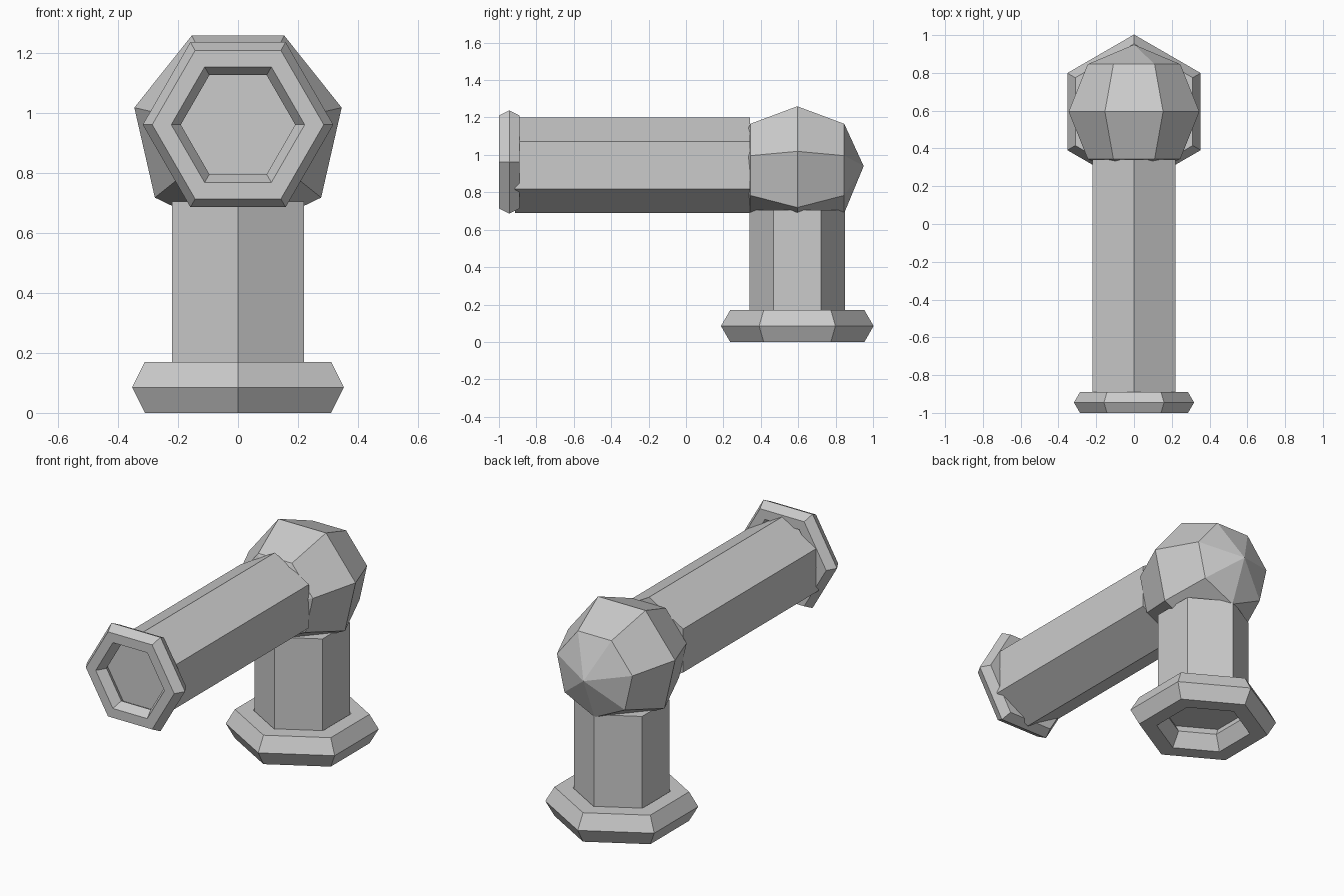
import bpy, bmesh
from math import sin, cos, pi, radians

if "Cube" in bpy.data.objects:
    bpy.data.objects.remove(bpy.data.objects["Cube"])


def revolve(name, profile, sides, start, centre, axis='Z', ring=False):
    """Sweep (radius, height) points around a vertical or front-back axis."""
    bm = bmesh.new()
    rows = []
    for i in range(sides):
        a = start + 2 * pi * i / sides
        row = []
        for r, h in profile:
            u, v = r * cos(a), r * sin(a)
            row.append(bm.verts.new((u, v, h) if axis == 'Z' else (u, h, v)))
        rows.append(row)
    n = len(profile)
    for i in range(sides):
        p, q = rows[i], rows[(i + 1) % sides]
        for j in range(n if ring else n - 1):
            k = (j + 1) % n
            bm.faces.new((p[j], q[j], q[k], p[k]))
    if not ring and profile[0][0] > 0:
        for j in (0, n - 1):
            bm.faces.new([row[j] for row in rows])
    bmesh.ops.remove_doubles(bm, verts=bm.verts, dist=1e-5)
    bmesh.ops.recalc_face_normals(bm, faces=bm.faces)
    mesh = bpy.data.meshes.new(name)
    bm.to_mesh(mesh)
    bm.free()
    obj = bpy.data.objects.new(name, mesh)
    obj.location = centre
    bpy.context.collection.objects.link(obj)
    return obj


def torus_profile(major, minor):
    return [(major + minor * cos(i * pi / 3), minor * sin(i * pi / 3)) for i in range(6)]


Y = 0.595   # post axis

# Base flange and upright post
revolve("base_flange", torus_profile(0.31, 0.098), 6, pi / 2, (0, Y, 0.085), ring=True)
revolve("upright_pipe", [(0.255, 0.13), (0.255, 0.705)], 6, pi / 2, (0, Y, 0))

# Seven-sided elbow ball with its poles front and back
R = 0.355
ball = [(R * sin(i * pi / 4) if 0 < i < 4 else 0.0, -R * cos(i * pi / 4)) for i in range(5)]
revolve("elbow_ball", ball, 7, -pi / 2, (0, Y, 0.94), axis='Y')

# Horizontal pipe and mouth flange
revolve("horizontal_pipe", [(0.255, -0.913), (0.255, 0.342)], 6, pi / 2, (0, 0, 0.945), axis='Y')
revolve("mouth_flange", torus_profile(0.2545, 0.0635), 6, 0, (0, -0.945, 0.962), axis='Y', ring=True)
